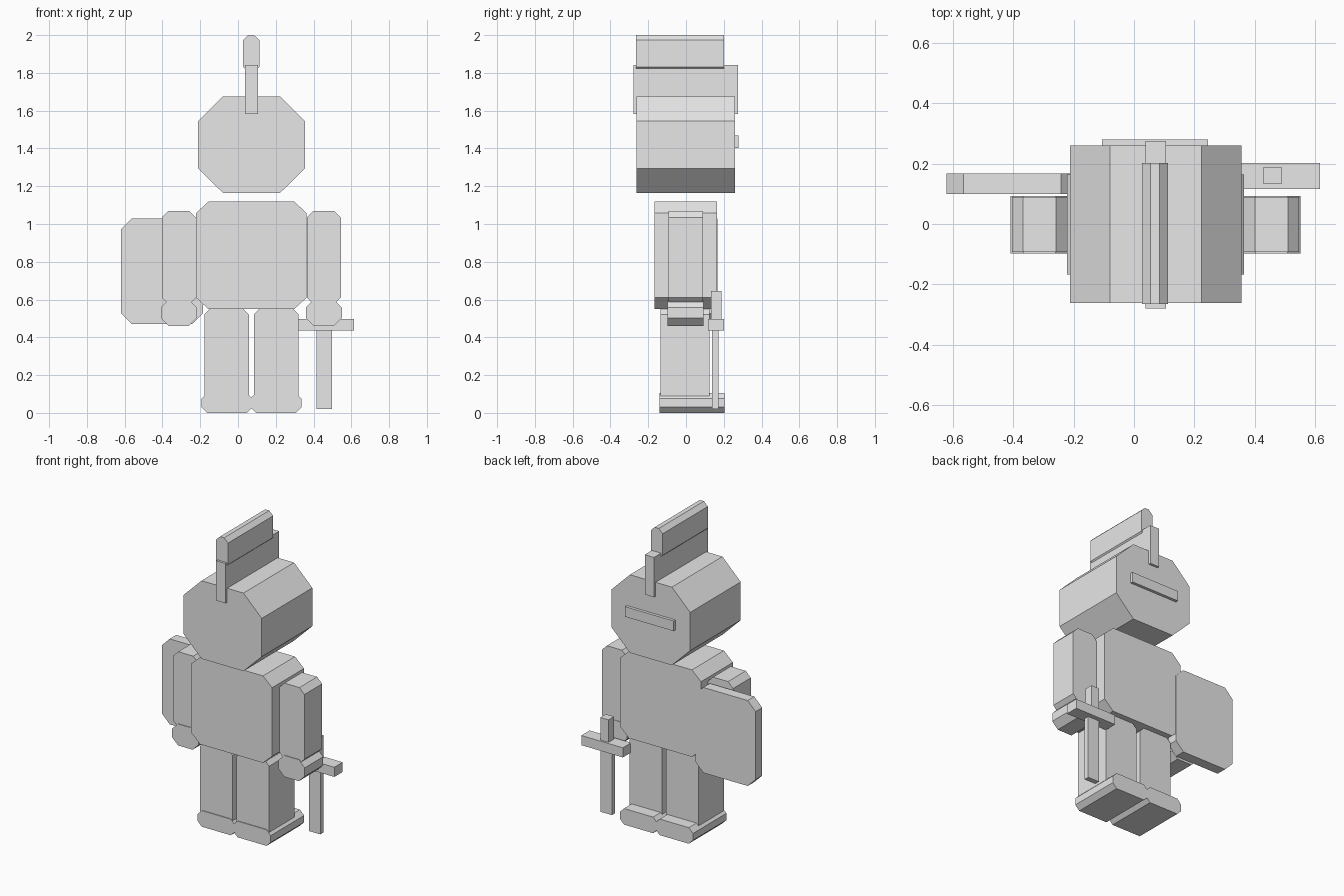
import bpy, bmesh

if "Cube" in bpy.data.objects:
    bpy.data.objects.remove(bpy.data.objects["Cube"], do_unlink=True)

grey = bpy.data.materials.new("light grey")
grey.use_nodes = True
grey.diffuse_color = (0.8, 0.8, 0.8, 1)
grey.node_tree.nodes["Principled BSDF"].inputs["Base Color"].default_value = grey.diffuse_color


def block(name, xs, ys, zs, cut=(0, 0)):
    """Box whose edges along y are cut off by cut = (width, height)."""
    (x0, x1), (y0, y1), (z0, z1) = xs, ys, zs
    cx, cz = cut
    if cx:
        profile = [(x0 + cx, z0), (x1 - cx, z0), (x1, z0 + cz), (x1, z1 - cz),
                   (x1 - cx, z1), (x0 + cx, z1), (x0, z1 - cz), (x0, z0 + cz)]
    else:
        profile = [(x0, z0), (x1, z0), (x1, z1), (x0, z1)]
    bm = bmesh.new()
    front = bm.faces.new([bm.verts.new((x, y0, z)) for x, z in profile])
    back = bmesh.ops.extrude_face_region(bm, geom=[front])["geom"]
    moved = [v for v in back if isinstance(v, bmesh.types.BMVert)]
    bmesh.ops.translate(bm, verts=moved, vec=(0, y1 - y0, 0))
    bmesh.ops.recalc_face_normals(bm, faces=bm.faces)
    mesh = bpy.data.meshes.new(name)
    bm.to_mesh(mesh)
    bm.free()
    mesh.materials.append(grey)
    obj = bpy.data.objects.new(name, mesh)
    bpy.context.collection.objects.link(obj)


MID = 0.071  # the figure's own centre line


def pair(name, inner, outer, ys, zs, cut):
    """The same block on both sides of the centre line."""
    block("left_" + name, (MID + inner, MID + outer), ys, zs, cut)
    block("right_" + name, (MID - outer, MID - inner), ys, zs, cut)


# Head with visor slit and crest
block("head", (-0.212, 0.355), (-0.262, 0.26), (1.165, 1.675), (0.132, 0.13))
block("visor", (-0.105, 0.245), (0.22, 0.279), (1.402, 1.468))
block("crest_holder", (0.038, 0.105), (-0.279, 0.275), (1.583, 1.843))
block("crest", (0.027, 0.113), (-0.264, 0.202), (1.805, 2.0), (0.028, 0.027))

# Body and limbs
block("torso", (-0.222, 0.363), (-0.167, 0.163), (0.55, 1.118), (0.065, 0.06))
pair("arm", 0.293, 0.474, (-0.093, 0.09), (0.575, 1.07), (0.036, 0.036))
pair("hand", 0.289, 0.479, (-0.097, 0.093), (0.46, 0.6), (0.042, 0.042))
pair("leg", 0.014, 0.249, (-0.136, 0.125), (0.04, 0.55), (0.028, 0.028))
pair("foot", -0.006, 0.264, (-0.141, 0.204), (0, 0.105), (0.03, 0.03))

# Shield and sword
block("shield", (-0.62, -0.185), (0.099, 0.167), (0.47, 1.028), (0.057, 0.057))
block("sword_blade", (0.415, 0.498), (0.138, 0.172), (0.02, 0.45))
block("sword_guard", (0.315, 0.615), (0.116, 0.202), (0.435, 0.498))
block("sword_handle", (0.428, 0.487), (0.132, 0.189), (0.49, 0.645))
